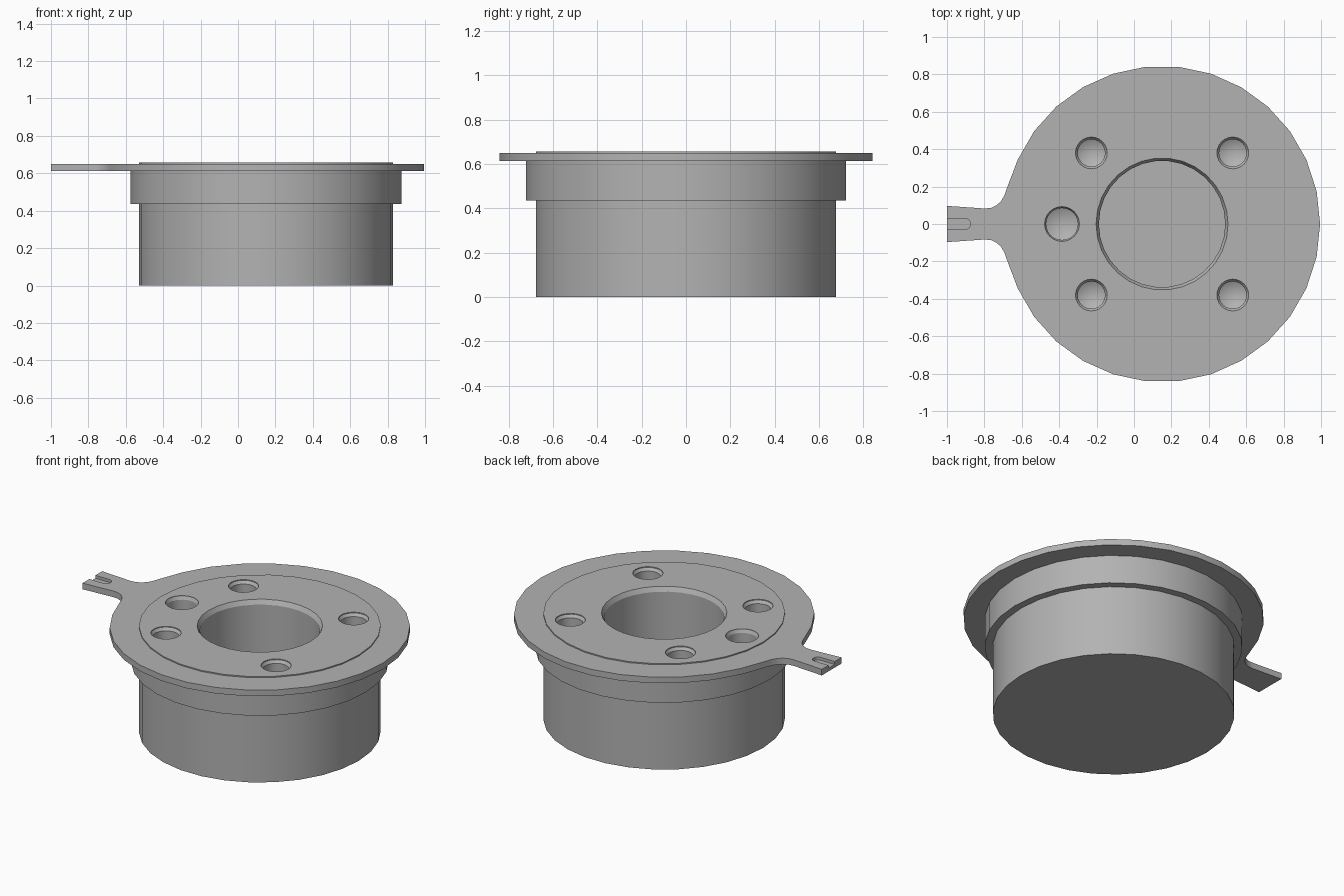
import bpy, bmesh, math
from mathutils import Vector

cube = bpy.data.objects.get("Cube")
if cube:
    bpy.data.objects.remove(cube, do_unlink=True)

AXIS_X = 0.15      # axis of the round parts
BODY_R = 0.68
PLATE_R = 0.845
PLATE_Z = (0.612, 0.65)
TOP_Z = 0.657

metal = bpy.data.materials.new("satin_grey")
metal.use_nodes = True
grey = (0.45, 0.45, 0.45, 1)
metal.diffuse_color = grey
metal.node_tree.nodes["Principled BSDF"].inputs["Base Color"].default_value = grey


def finish(name, bm):
    bmesh.ops.recalc_face_normals(bm, faces=bm.faces)
    mesh = bpy.data.meshes.new(name)
    bm.to_mesh(mesh)
    bm.free()
    ob = bpy.data.objects.new(name, mesh)
    bpy.context.collection.objects.link(ob)
    mesh.materials.append(metal)
    return ob


def lathe(name, profile, x, y=0, sides=30):
    """Turn a (radius, z) profile that starts and ends on the axis."""
    bm = bmesh.new()
    verts = [bm.verts.new((r, 0, z)) for r, z in profile]
    edges = [bm.edges.new(pair) for pair in zip(verts, verts[1:])]
    bmesh.ops.spin(bm, geom=verts + edges, cent=(0, 0, 0), axis=(0, 0, 1),
                   angle=math.tau, steps=sides, use_duplicate=False)
    bmesh.ops.remove_doubles(bm, verts=bm.verts, dist=1e-4)
    bmesh.ops.dissolve_degenerate(bm, edges=bm.edges, dist=1e-5)
    bmesh.ops.translate(bm, verts=bm.verts, vec=(x, y, 0))
    return finish(name, bm)


def prism(name, outline, z0, z1):
    bm = bmesh.new()
    face = bm.faces.new([bm.verts.new((x, y, z0)) for x, y in outline])
    ext = bmesh.ops.extrude_face_region(bm, geom=[face])
    top = [v for v in ext["geom"] if isinstance(v, bmesh.types.BMVert)]
    bmesh.ops.translate(bm, verts=top, vec=(0, 0, z1 - z0))
    return finish(name, bm)


def cut(target, cutter):
    cutter.hide_render = True
    mod = target.modifiers.new("cut", 'BOOLEAN')
    mod.operation = 'DIFFERENCE'
    mod.solver = 'EXACT'
    mod.object = cutter
    bpy.context.view_layer.objects.active = target
    bpy.ops.object.modifier_apply(modifier=mod.name)
    bpy.data.objects.remove(cutter, do_unlink=True)


def smooth(ob):
    bpy.ops.object.select_all(action='DESELECT')
    ob.select_set(True)
    bpy.context.view_layer.objects.active = ob
    bpy.ops.object.shade_smooth_by_angle(angle=math.radians(25))


# Stepped body with a chamfered blind bore
body = lathe("stepped_body", [
    (0, 0), (BODY_R, 0), (BODY_R, 0.435), (0.725, 0.435), (0.725, PLATE_Z[0]),
    (BODY_R, PLATE_Z[0]), (BODY_R, TOP_Z), (0.353, TOP_Z), (0.338, 0.63),
    (0.338, 0.1), (0, 0.1)], AXIS_X)

# Drilled holes with countersunk mouths and conical ends
holes = [(AXIS_X + sx * 0.378, sy * 0.38, 0.073, 0.085)
         for sx in (-1, 1) for sy in (-1, 1)]
holes.append((-0.385, 0, 0.085, 0.093))
for x, y, r, mouth in holes:
    cut(body, lathe("hole_cutter", [
        (0, 0.25), (r, 0.29), (r, 0.635), (mouth, TOP_Z - 0.005),
        (mouth, 0.7), (0, 0.7)], x, y, 24))
smooth(body)

# Flange plate with a filleted pointer tab on its right side
start = math.radians(156)
outline = [(AXIS_X + PLATE_R * math.cos(a), PLATE_R * math.sin(a))
           for a in (math.radians(d) for d in range(-156, 157, 12))]
half_tab = [(-0.68, 0.19), (-0.692, 0.155), (-0.71, 0.123), (-0.735, 0.1),
            (-0.765, 0.086), (-0.8, 0.083), (-0.96, 0.094), (-1, 0.097)]
outline += half_tab + [(x, -y) for x, y in reversed(half_tab)]
plate = prism("flange_plate", outline, *PLATE_Z)
cut(plate, lathe("plate_bore_cutter",
                 [(0, 0.5), (BODY_R, 0.5), (BODY_R, 0.8), (0, 0.8)], AXIS_X))

# Round-ended groove on the tab
groove = [(-1.1, -0.03)]
groove += [(-0.905 + 0.03 * math.cos(a), 0.03 * math.sin(a))
           for a in (math.radians(d) for d in range(-90, 91, 15))]
groove.append((-1.1, 0.03))
cut(plate, prism("groove_cutter", groove, 0.632, 0.7))
smooth(plate)
